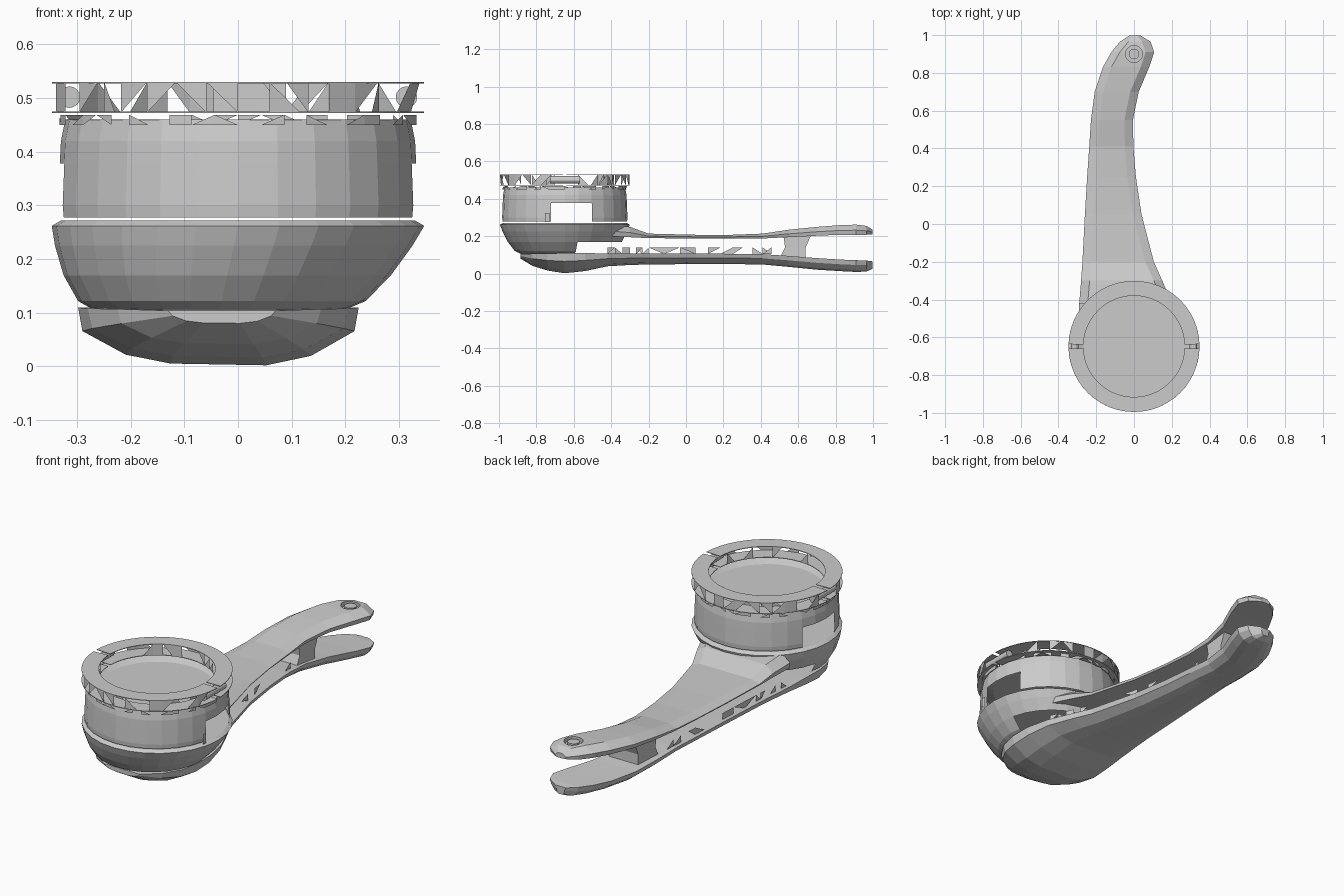
import bpy, bmesh, math, random
from mathutils import Vector, Matrix

if "Cube" in bpy.data.objects:
    bpy.data.objects.remove(bpy.data.objects["Cube"])

CX, CY = 0.0, -0.648      # centre of the round head


def make(name, verts, faces):
    bm = bmesh.new()
    vs = [bm.verts.new(v) for v in verts]
    for f in faces:
        try:
            bm.faces.new([vs[i] for i in f])
        except ValueError:
            pass
    bmesh.ops.remove_doubles(bm, verts=bm.verts, dist=0.0005)
    bmesh.ops.recalc_face_normals(bm, faces=bm.faces)
    me = bpy.data.meshes.new(name)
    bm.to_mesh(me)
    bm.free()
    ob = bpy.data.objects.new(name, me)
    bpy.context.collection.objects.link(ob)
    return ob


def lathe(name, prof, n=28, keep=lambda a, z: True):
    """Revolve (radius, z, x shift) points; keep(angle, mid z) can leave openings."""
    verts, faces = [], []
    for r, z, s in prof:
        for i in range(n):
            a = 2 * math.pi * i / n
            verts.append((CX + s + r * math.cos(a), CY + r * math.sin(a), z))
    for j in range(len(prof) - 1):
        zm = (prof[j][1] + prof[j + 1][1]) / 2
        for i in range(n):
            if keep(2 * math.pi * (i + 0.5) / n, zm):
                k = (i + 1) % n
                faces.append((j * n + i, j * n + k, (j + 1) * n + k, (j + 1) * n + i))
    return make(name, verts, faces)


def disk(name, r, z, n=40):
    return make(name, [(CX + r * math.cos(2 * math.pi * i / n),
                        CY + r * math.sin(2 * math.pi * i / n), z) for i in range(n)],
                [tuple(range(n))])


def loft(name, sections):
    """Skin closed cross-sections and cap both ends."""
    n = len(sections[0])
    verts = [p for s in sections for p in s]
    faces = [(j * n + i, j * n + (i + 1) % n, (j + 1) * n + (i + 1) % n, (j + 1) * n + i)
             for j in range(len(sections) - 1) for i in range(n)]
    faces += [tuple(range(n)), tuple(range(len(verts) - n, len(verts)))]
    return make(name, verts, faces)


def ragged_wall(name, path, z0, z1, keep, seed):
    """Broken triangulated wall standing along a path."""
    rnd = random.Random(seed)
    verts, faces = [], []
    for (x, y) in path:
        verts += [(x, y, z0), (x, y, z1)]
    for i in range(len(path) - 1):
        a, b, c, d = 2 * i, 2 * i + 2, 2 * i + 3, 2 * i + 1
        for t in random.Random(seed + i).choice((((a, b, c), (a, c, d)), ((a, b, d), (b, c, d)))):
            if rnd.random() < keep:
                faces.append(t)
    return make(name, verts, faces)


def cylinder(name, loc, r, depth, rot=None, n=16):
    bm = bmesh.new()
    m = Matrix.Translation(Vector(loc)) @ (rot or Matrix.Identity(4))
    bmesh.ops.create_cone(bm, cap_ends=True, segments=n, radius1=r, radius2=r, depth=depth, matrix=m)
    me = bpy.data.meshes.new(name)
    bm.to_mesh(me)
    bm.free()
    ob = bpy.data.objects.new(name, me)
    bpy.context.collection.objects.link(ob)
    return ob


def arc(r, a0, a1, n):
    return [(CX + r * math.cos(math.radians(a0 + (a1 - a0) * i / n)),
             CY + r * math.sin(math.radians(a0 + (a1 - a0) * i / n))) for i in range(n + 1)]


# Handle outline: y, left x, right x, then upper shell low/top z, lower shell bottom/top z
handle = [
    (-0.42, -0.29, 0.20, 0.20, 0.265, 0.038, 0.108),
    (-0.30, -0.28, 0.15, 0.195, 0.25, 0.045, 0.108),
    (-0.20, -0.273, 0.105, 0.19, 0.214, 0.048, 0.108),
    (0.05, -0.26, 0.04, 0.188, 0.208, 0.05, 0.108),
    (0.25, -0.248, 0.01, 0.188, 0.208, 0.05, 0.106),
    (0.41, -0.237, -0.003, 0.188, 0.214, 0.048, 0.104),
    (0.55, -0.228, -0.006, 0.195, 0.235, 0.035, 0.095),
    (0.70, -0.208, 0.025, 0.203, 0.25, 0.02, 0.083),
    (0.83, -0.165, 0.08, 0.208, 0.26, 0.012, 0.075),
    (0.91, -0.12, 0.107, 0.208, 0.262, 0.008, 0.072),
    (0.965, -0.075, 0.088, 0.208, 0.255, 0.01, 0.07),
    (0.998, -0.025, 0.035, 0.21, 0.235, 0.025, 0.066)]

# Upper handle shell
upper = []
for y, l, r, lo, hi, _, _ in handle:
    w = min(0.045, (r - l) * 0.3)
    m = lo + (hi - lo) * 0.45
    upper.append([(l + 0.006, y, lo), (l, y, m), (l + w, y, hi), (r - w, y, hi), (r, y, m), (r - 0.006, y, lo)])
upper_handle = loft("upper_handle", upper)

# Lower handle shell with the rounded nose under the head
nose = [(-0.885, -0.13, 0.07, 0, 0, 0.08, 0.104), (-0.82, -0.225, 0.155, 0, 0, 0.04, 0.107),
        (-0.74, -0.28, 0.205, 0, 0, 0.015, 0.108), (-0.65, -0.298, 0.225, 0, 0, 0.0, 0.11),
        (-0.54, -0.295, 0.225, 0, 0, 0.012, 0.11)]
lower = []
for y, l, r, _, _, lo, hi in nose + handle:
    w, c, h = (r - l) * 0.17, (l + r) / 2, hi - lo
    lower.append([(l, y, hi), (l + 0.008, y, lo + h * 0.6), (l + w, y, lo + h * 0.2),
                  (c - w, y, lo + h * 0.05), (c + w, y, lo + h * 0.02),
                  (r - w, y, lo + h * 0.18), (r - 0.008, y, lo + h * 0.6), (r, y, hi)])
loft("lower_handle", lower)

# Bowl under the head, open towards the handle
lathe("head_bowl", [(0.235, 0.106, -0.035), (0.268, 0.122, -0.03), (0.305, 0.17, -0.02), (0.333, 0.225, -0.008),
                    (0.347, 0.262, 0), (0.33, 0.272, 0), (0.001, 0.272, 0)], 28,
      lambda a, z: z > 0.19 or math.sin(a) < 0.15)

# Drum with side openings in its lower half
lathe("drum", [(0.333, 0.278, 0), (0.335, 0.30, 0), (0.332, 0.378, 0),
               (0.33, 0.42, 0), (0.322, 0.46, 0)], 28,
      lambda a, z: z > 0.378 or abs(math.sin(a) - 0.05) > 0.32)
ragged_wall("drum_top_edge", arc(0.333, 0, 360, 48), 0.45, 0.469, 0.35, 5)
ragged_wall("drum_side_post", [(0.333, -0.755), (0.333, -0.73)], 0.275, 0.325, 1, 1)

# Recessed face of the head
disk("head_face", 0.268, 0.44)
lathe("face_rim", [(0.268, 0.44, 0), (0.322, 0.46, 0)], 40)

# Split clamp ring: two half bands with broken walls
for side, a0 in (("back", 2), ("front", 182)):
    n = 24
    out, inn = arc(0.347, a0, a0 + 176, n), arc(0.268, a0, a0 + 176, n)
    for label, z, t in (("top", 0.53, 0.003), ("bottom", 0.475, 0.003)):
        secs = [[(o[0], o[1], z - t), (o[0], o[1], z), (i[0], i[1], z), (i[0], i[1], z - t)]
                for o, i in zip(out, inn)]
        loft(f"ring_{label}_{side}", secs)
    ragged_wall(f"ring_outer_{side}", arc(0.346, a0, a0 + 176, 18), 0.473, 0.53, 0.3, a0 + 3)
    ragged_wall(f"ring_inner_{side}", arc(0.268, a0, a0 + 176, 18), 0.473, 0.53, 0.25, a0 + 9)

# Clamp screws across the ring splits
turn = Matrix.Rotation(math.pi / 2, 4, 'X')
for s in (-1, 1):
    cylinder("clamp_screw", (0.314 * s, CY, 0.502), 0.02, 0.16, turn)

# Broken inner walls and spacer between the handle shells
for label, k, off in (("left", 1, 0.02), ("right", 2, -0.02)):
    path = [(h[k] + off, h[0]) for h in handle[:7]]
    fine = [(p[0] + (q[0] - p[0]) * i / 3, p[1] + (q[1] - p[1]) * i / 3)
            for p, q in zip(path, path[1:]) for i in range(3)]
    ragged_wall(f"inner_wall_{label}", fine, 0.105, 0.14, 0.3, 20 + k)
loft("handle_spacer", [[(-0.20, y0, z), (-0.025, y0, z), (-0.015, y1, z), (-0.18, y1, z)]
                       for z, y0, y1 in ((0.08, 0.50, 0.64), (0.14, 0.53, 0.64), (0.21, 0.52, 0.67))])

# Sunken pin at the handle tip
cutter = cylinder("tip_hole_cutter", (0, 0.9, 0.27), 0.045, 0.06)
cutter.hide_render = True
cutter.hide_viewport = True
hole = upper_handle.modifiers.new("tip_hole", 'BOOLEAN')
hole.operation = 'DIFFERENCE'
hole.object = cutter
cylinder("tip_pin", (0, 0.9, 0.245), 0.028, 0.026)
